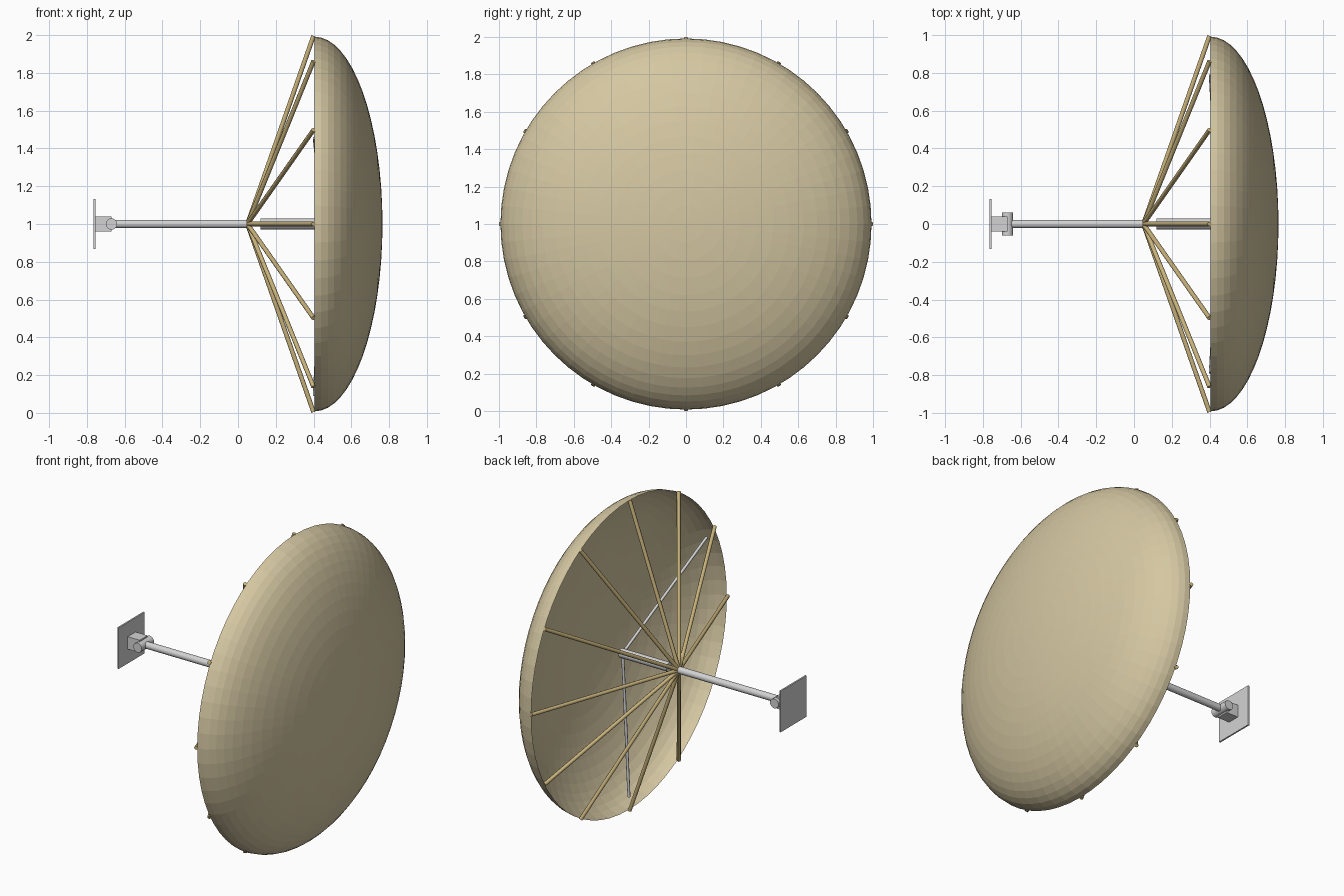
import bpy, bmesh
from math import sin, cos, pi, radians
from mathutils import Vector

cube = bpy.data.objects.get("Cube")
if cube:
    bpy.data.objects.remove(cube, do_unlink=True)

AXIS_Z = 1.0


def material(name, rgb):
    mat = bpy.data.materials.new(name)
    mat.use_nodes = True
    mat.diffuse_color = (*rgb, 1)
    mat.node_tree.nodes["Principled BSDF"].inputs["Base Color"].default_value = (*rgb, 1)
    return mat


SAND = material("pale_sand", (0.66, 0.57, 0.36))
OCHRE = material("ochre", (0.58, 0.45, 0.20))
GREY = material("light_grey", (0.65, 0.65, 0.65))


def finish(name, bm, mat, smooth=False):
    mesh = bpy.data.meshes.new(name)
    bm.to_mesh(mesh)
    bm.free()
    mesh.materials.append(mat)
    for poly in mesh.polygons:
        poly.use_smooth = False
    obj = bpy.data.objects.new(name, mesh)
    bpy.context.collection.objects.link(obj)
    if smooth:
        bpy.ops.object.select_all(action='DESELECT')
        obj.select_set(True)
        bpy.context.view_layer.objects.active = obj
        bpy.ops.object.shade_smooth_by_angle(angle=radians(50))
    return obj


def rod(name, start, end, radius, mat, sides=12):
    """Closed cylinder between two points."""
    a, b = Vector(start), Vector(end)
    bm = bmesh.new()
    bmesh.ops.create_cone(bm, cap_ends=True, segments=sides, radius1=radius,
                          radius2=radius, depth=(b - a).length)
    obj = finish(name, bm, mat, smooth=True)
    obj.location = (a + b) / 2
    obj.rotation_euler = (b - a).to_track_quat('Z', 'Y').to_euler()
    return obj


def box(name, centre, size, mat):
    bm = bmesh.new()
    bmesh.ops.create_cube(bm, size=1)
    bmesh.ops.scale(bm, vec=size, verts=bm.verts)
    obj = finish(name, bm, mat)
    obj.location = centre
    return obj


def around(x, radius, angle):
    """Point on a circle about the long axis."""
    return (x, radius * cos(angle), AXIS_Z + radius * sin(angle))


# Dish: open half ellipsoid, bulging toward +x
RIM_X, RIM_R, DEPTH = 0.405, 0.992, 0.36
SEGMENTS, RINGS = 64, 16
bm = bmesh.new()
rings = []
for i in range(RINGS):
    t = i / RINGS * pi / 2
    rings.append([bm.verts.new(around(RIM_X + DEPTH * sin(t), RIM_R * cos(t),
                                      2 * pi * j / SEGMENTS))
                  for j in range(SEGMENTS)])
apex = bm.verts.new((RIM_X + DEPTH, 0, AXIS_Z))
for j in range(SEGMENTS):
    k = (j + 1) % SEGMENTS
    for low, high in zip(rings, rings[1:]):
        bm.faces.new((low[j], low[k], high[k], high[j]))
    bm.faces.new((rings[-1][j], rings[-1][k], apex))
finish("dish", bm, SAND)

# Twelve ribs from the boom tip to the rim
for i in range(12):
    rod(f"rib_{i + 1}", (0.05, 0, AXIS_Z), around(0.4, 0.996, i * pi / 6), 0.012, OCHRE, 8)

# Central feed tube with three thin stays
rod("feed_tube", (0.12, 0, AXIS_Z), (0.46, 0, AXIS_Z), 0.029, GREY, 16)
for i in range(3):
    angle = radians(30 + 120 * i)
    rod(f"stay_{i + 1}", (0.45, 0, AXIS_Z), around(0.405, 0.91, angle), 0.009, GREY, 8)

# Boom, hinge and mounting plate
rod("boom", (-0.67, 0, AXIS_Z), (0.05, 0, AXIS_Z), 0.022, GREY, 16)
rod("hinge_pin", (-0.67, -0.062, AXIS_Z), (-0.67, 0.062, AXIS_Z), 0.03, GREY, 16)
box("hinge_block", (-0.715, 0, AXIS_Z), (0.09, 0.08, 0.08), GREY)
box("mounting_plate", (-0.76, 0, AXIS_Z), (0.01, 0.264, 0.264), GREY)
